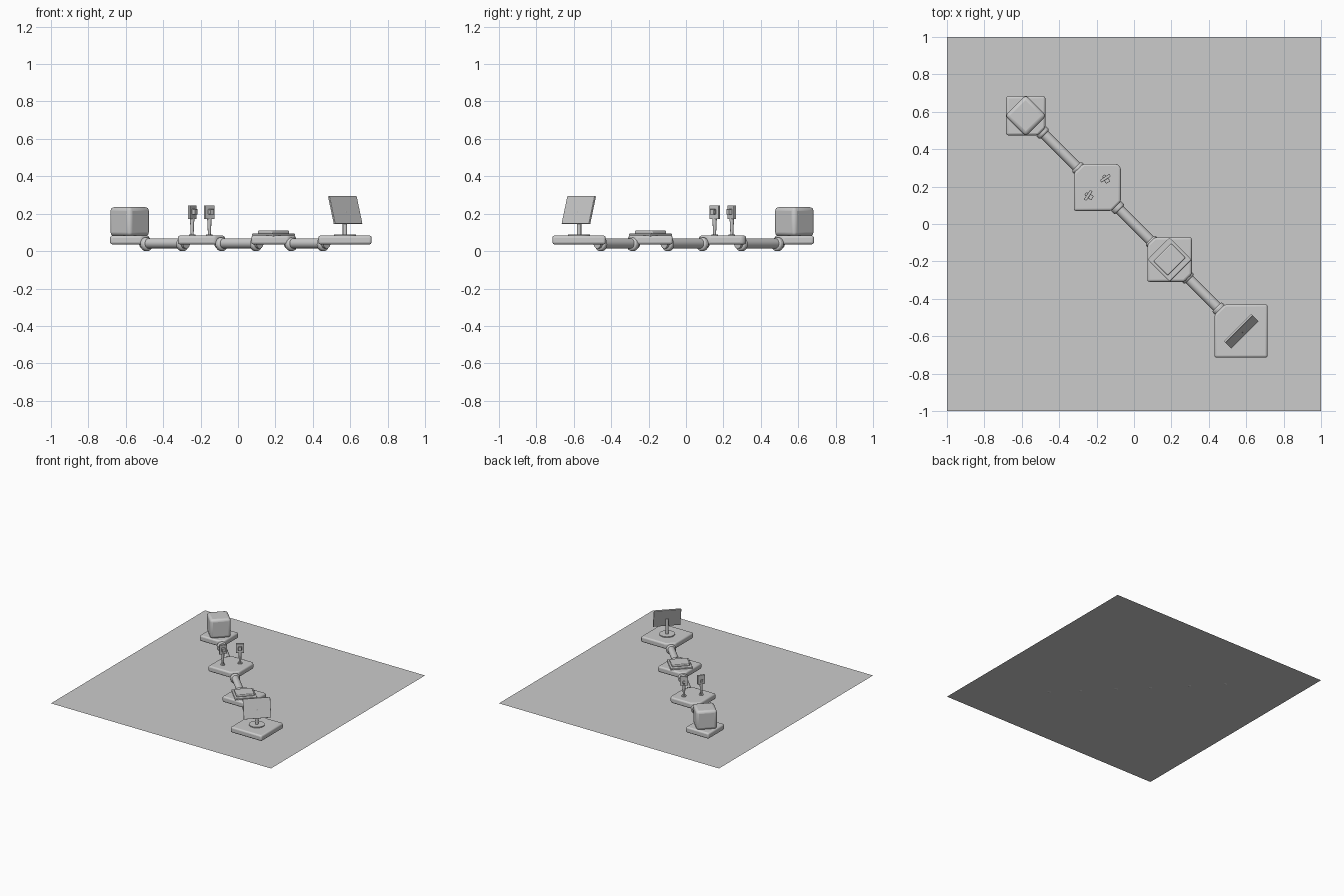
import bpy, bmesh
from math import radians, pi, sqrt
from mathutils import Vector, Matrix

if "Cube" in bpy.data.objects:
    bpy.data.objects.remove(bpy.data.objects["Cube"], do_unlink=True)

grey = bpy.data.materials.new("light grey")
grey.use_nodes = True
colour = (0.6, 0.6, 0.6, 1)
grey.diffuse_color = colour
grey.node_tree.nodes["Principled BSDF"].inputs["Base Color"].default_value = colour

TOP, BOTTOM = 0.083, 0.036      # platform heights
AXLE = 0.037                    # height of the pipe axis
ALONG = -pi / 4                 # heading of the chain of platforms


def finish(name, bm, matrix, bevel=0.0, segments=3):
    bmesh.ops.recalc_face_normals(bm, faces=bm.faces)
    mesh = bpy.data.meshes.new(name)
    bm.to_mesh(mesh)
    bm.free()
    mesh.materials.append(grey)
    ob = bpy.data.objects.new(name, mesh)
    ob.matrix_world = matrix
    bpy.context.collection.objects.link(ob)
    if bevel:
        mod = ob.modifiers.new("rounded edges", 'BEVEL')
        mod.width = bevel
        mod.segments = segments
        mod.limit_method = 'ANGLE'
    bpy.ops.object.select_all(action='DESELECT')
    ob.select_set(True)
    bpy.context.view_layer.objects.active = ob
    bpy.ops.object.shade_smooth_by_angle(angle=radians(35))
    return ob


def placed(x, y, z, turn=0.0, tilt=0.0):
    return (Matrix.Translation((x, y, z)) @ Matrix.Rotation(turn, 4, 'Z')
            @ Matrix.Rotation(tilt, 4, 'Y'))


def box(name, size, matrix, bevel=0.0):
    bm = bmesh.new()
    bmesh.ops.create_cube(bm, size=1)
    bmesh.ops.scale(bm, vec=size, verts=bm.verts)
    return finish(name, bm, matrix, bevel)


def rod(name, radius, length, matrix, top_radius=None, bevel=0.0, sides=24):
    bm = bmesh.new()
    bmesh.ops.create_cone(bm, cap_ends=True, segments=sides, radius1=radius,
                          radius2=top_radius or radius, depth=length)
    return finish(name, bm, matrix, bevel)


def platform(name, centre, size, cuts):
    """Square slab; cuts gives the clipping of each corner, counter-clockwise."""
    h = size / 2
    corners = [Vector(c) * h for c in ((-1, -1), (1, -1), (1, 1), (-1, 1))]
    outline = []
    for i, (corner, cut) in enumerate(zip(corners, cuts)):
        if cut:
            for other in (corners[i - 1], corners[(i + 1) % 4]):
                outline.append(corner + (other - corner).normalized() * cut)
        else:
            outline.append(corner)
    bm = bmesh.new()
    face = bm.faces.new([bm.verts.new((p.x, p.y, 0)) for p in outline])
    up = bmesh.ops.extrude_face_region(bm, geom=[face])["geom"]
    bmesh.ops.translate(bm, vec=(0, 0, TOP - BOTTOM),
                        verts=[v for v in up if isinstance(v, bmesh.types.BMVert)])
    finish(name, bm, placed(centre, -centre, BOTTOM), 0.012)


# Ground sheet
bm = bmesh.new()
bmesh.ops.create_grid(bm, x_segments=1, y_segments=1, size=1)
finish("ground_sheet", bm, placed(0, 0, 0.002))

# Four platforms along the diagonal
platform("box_platform", -0.579, 0.21, (0, 0.04, 0, 0))
platform("sensor_platform", -0.196, 0.252, (0, 0.05, 0.02, 0.05))
platform("pad_platform", 0.19, 0.238, (0, 0.04, 0, 0.04))
platform("screen_platform", 0.572, 0.284, (0, 0, 0, 0.055))

# Connecting pipes with a collar at each end
for i, (a, b) in enumerate(((-0.489, -0.297), (-0.087, 0.096), (0.285, 0.454))):
    mid = (a + b) / 2
    rod(f"pipe_{i + 1}", 0.027, (b - a) * sqrt(2) + 0.06,
        placed(mid, -mid, AXLE + 0.004, ALONG, pi / 2))
    for end, t in (("start", a), ("end", b)):
        rod(f"collar_{i + 1}_{end}", AXLE, 0.032,
            placed(t, -t, AXLE, ALONG, pi / 2), bevel=0.01)

# Rounded storage box
box("storage_box", (0.157, 0.157, 0.155), placed(-0.579, 0.579, 0.158, ALONG), 0.02)

# Pair of upright sensors, mirrored across the diagonal
for side, x, y, turn in (("right", -0.245, 0.153, -34), ("left", -0.153, 0.245, -56)):
    base = placed(x, y, 0, radians(turn))
    rod(f"sensor_post_{side}", 0.007, 0.10, base @ placed(0, 0, 0.125), 0.012, sides=12)
    rod(f"sensor_foot_{side}", 0.018, 0.006, base @ placed(0, 0, TOP + 0.002), sides=16)
    box(f"sensor_panel_{side}", (0.016, 0.06, 0.074), base @ placed(0, 0, 0.208), 0.002)
    box(f"sensor_eye_{side}", (0.022, 0.026, 0.03), base @ placed(0.017, 0, 0.21), 0.003)
    box(f"sensor_back_{side}", (0.012, 0.018, 0.02), base @ placed(-0.012, 0, 0.2), 0.003)

# Landing pad: thin turned slab with a raised block
box("pad_slab", (0.166, 0.166, 0.02), placed(0.19, -0.19, TOP, ALONG), 0.004)
box("pad_block", (0.108, 0.136, 0.02), placed(0.19, -0.19, 0.1, ALONG), 0.006)

# Tilted screen on a post with a round foot
rod("screen_foot", 0.058, 0.01, placed(0.572, -0.572, TOP + 0.002), sides=32)
rod("screen_post", 0.012, 0.13, placed(0.572, -0.572, 0.148), sides=16)
box("screen", (0.012, 0.207, 0.155), placed(0.573, -0.573, 0.22, ALONG, radians(-16.5)), 0.002)
